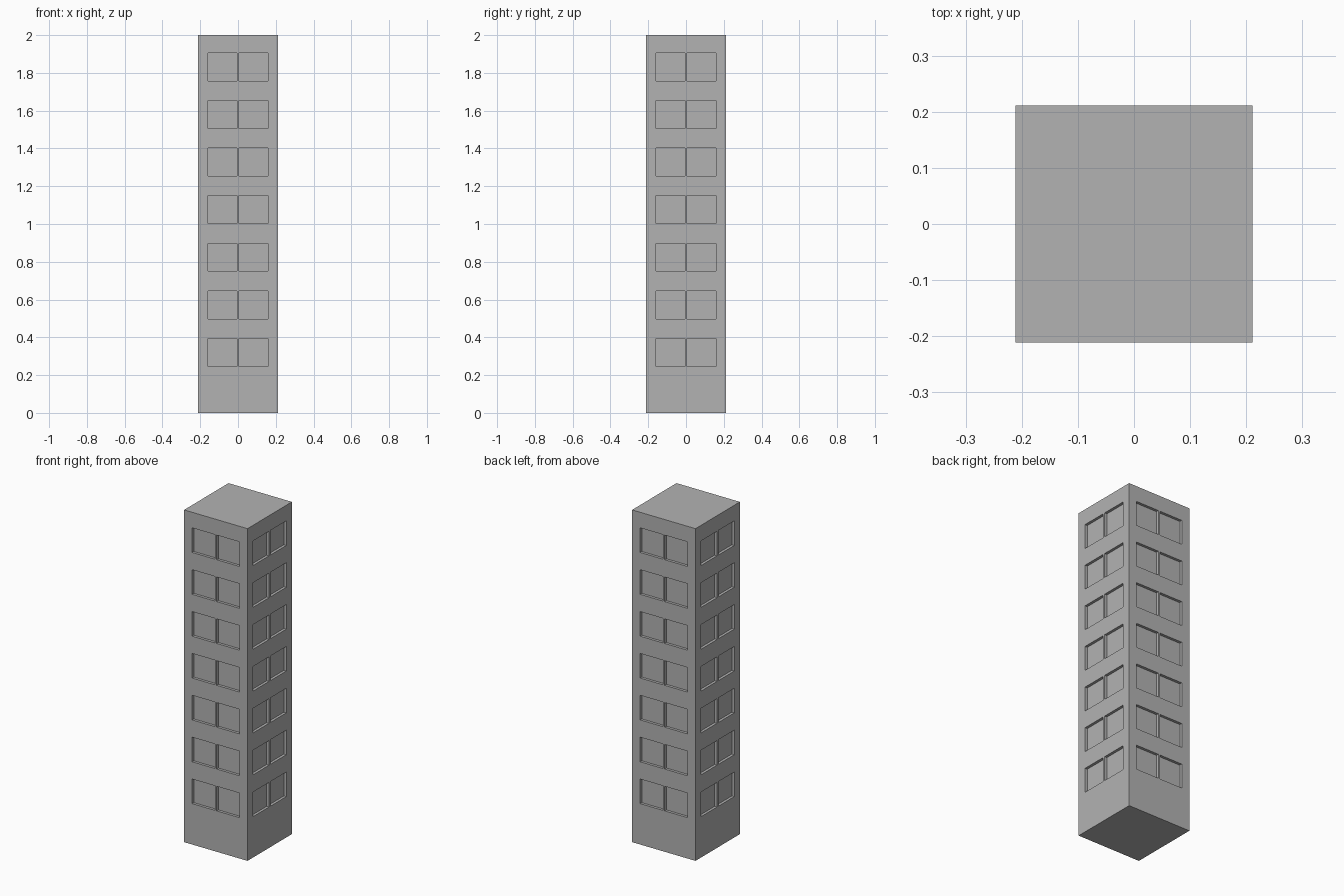
import bpy
import bmesh
from mathutils import Vector

HALF, HEIGHT = 0.211, 2.0
FLOORS, FIRST_SILL, FLOOR_STEP, WINDOW_H = 7, 0.246, 0.252, 0.148
WIN_IN, WIN_OUT, RECESS = 0.006, 0.158, 0.016

cube = bpy.data.objects.get("Cube")
if cube:
    bpy.data.objects.remove(cube, do_unlink=True)

# Concrete colour
concrete = bpy.data.materials.new("concrete_grey")
concrete.use_nodes = True
grey = (0.45, 0.45, 0.45, 1)
concrete.diffuse_color = grey
bsdf = concrete.node_tree.nodes["Principled BSDF"]
bsdf.inputs["Base Color"].default_value = grey
bsdf.inputs["Roughness"].default_value = 0.8

# Tower block
bm = bmesh.new()
bmesh.ops.create_cube(bm, size=1)
bmesh.ops.scale(bm, vec=(2 * HALF, 2 * HALF, HEIGHT), verts=bm.verts)
bmesh.ops.translate(bm, vec=(0, 0, HEIGHT / 2), verts=bm.verts)


def slice_at(axis, value):
    co, normal = Vector(), Vector()
    co[axis], normal[axis] = value, 1
    bmesh.ops.bisect_plane(bm, geom=bm.verts[:] + bm.edges[:] + bm.faces[:],
                           plane_co=co, plane_no=normal)


# Window outlines on every wall
for axis in (0, 1):
    for edge in (WIN_IN, WIN_OUT):
        slice_at(axis, edge)
        slice_at(axis, -edge)
sills = [FIRST_SILL + i * FLOOR_STEP for i in range(FLOORS)]
for sill in sills:
    slice_at(2, sill)
    slice_at(2, sill + WINDOW_H)


def is_window(face):
    c, n = face.calc_center_median(), face.normal
    if abs(n.z) > 0.5:
        return False
    across = abs(c.y if abs(n.x) > 0.5 else c.x)
    return (WIN_IN < across < WIN_OUT
            and any(s < c.z < s + WINDOW_H for s in sills))


# Recessed windows
bm.normal_update()
windows = [f for f in bm.faces if is_window(f)]
bmesh.ops.inset_individual(bm, faces=windows, thickness=0, depth=-RECESS)

mesh = bpy.data.meshes.new("tower_block")
bm.to_mesh(mesh)
bm.free()
mesh.materials.append(concrete)
tower = bpy.data.objects.new("tower_block", mesh)
bpy.context.collection.objects.link(tower)
